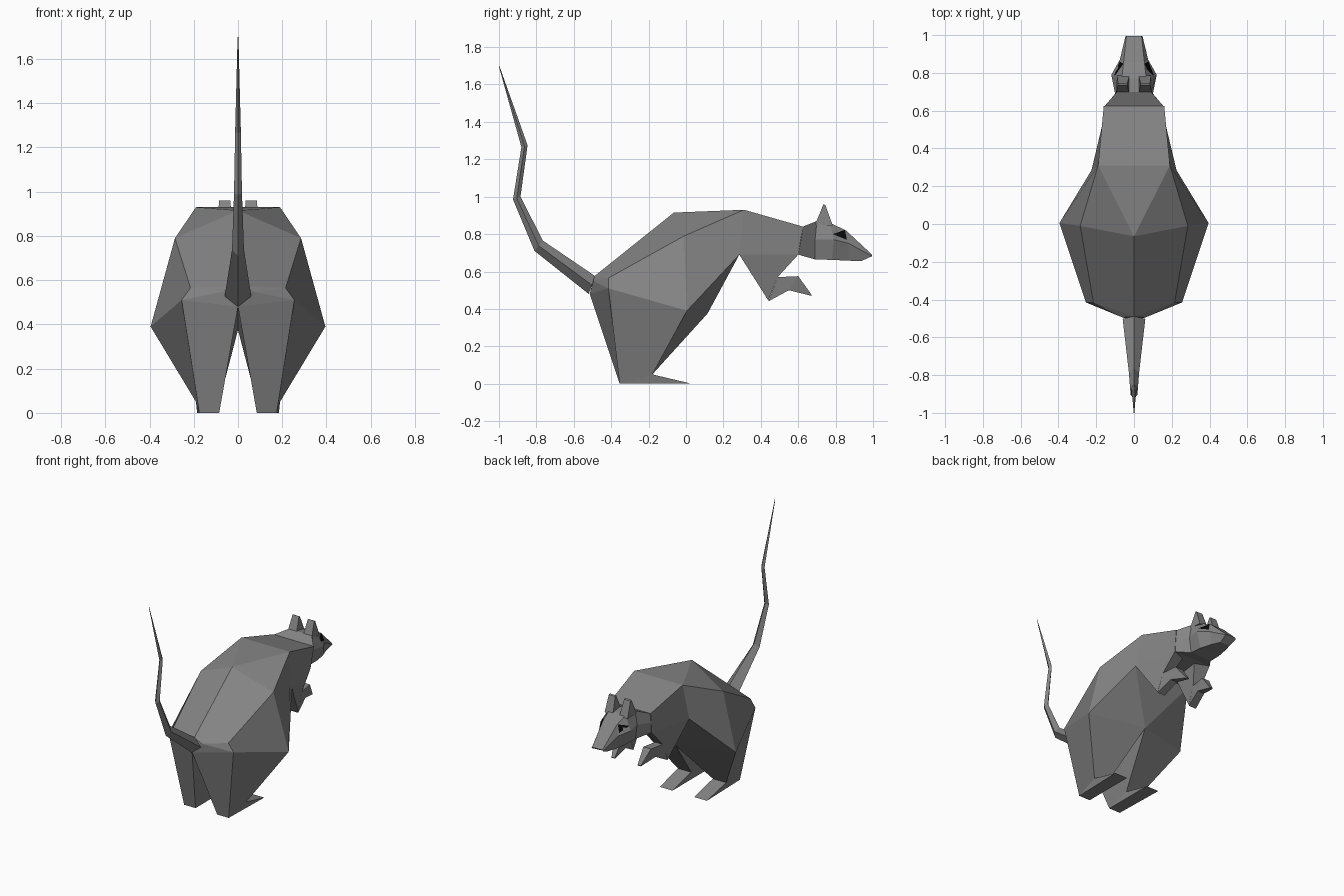
import bpy, bmesh

if "Cube" in bpy.data.objects:
    bpy.data.objects.remove(bpy.data.objects["Cube"])

FUR = bpy.data.materials.new("dark_grey")
FUR.diffuse_color = (.23, .23, .23, 1)
FUR.use_nodes = True
FUR.node_tree.nodes["Principled BSDF"].inputs["Base Color"].default_value = FUR.diffuse_color
BLACK = bpy.data.materials.new("black")
BLACK.diffuse_color = (.003, .003, .003, 1)
BLACK.use_nodes = True
BLACK.node_tree.nodes["Principled BSDF"].inputs["Base Color"].default_value = BLACK.diffuse_color


def make(name, points, faces, mirror=True, mat=FUR):
    """Flat-faced mesh, optionally mirrored across x = 0."""
    bm = bmesh.new()
    vs = [bm.verts.new(p) for p in points]
    for f in faces:
        bm.faces.new([vs[i] for i in f])
    bmesh.ops.recalc_face_normals(bm, faces=bm.faces)
    me = bpy.data.meshes.new(name)
    bm.to_mesh(me)
    bm.free()
    me.materials.append(mat)
    ob = bpy.data.objects.new(name, me)
    bpy.context.collection.objects.link(ob)
    if mirror:
        m = ob.modifiers.new("mirror", 'MIRROR')
        m.use_clip = True
        m.merge_threshold = 0.0005
    return ob


def loft(name, rings, mirror=False):
    """Closed tube through rings of equal point count."""
    n = len(rings[0])
    pts = [p for r in rings for p in r]
    faces = [tuple(range(n)), tuple(range(len(pts) - n, len(pts)))]
    for k in range(len(rings) - 1):
        for i in range(n):
            j = (i + 1) % n
            faces.append((k*n + i, k*n + j, k*n + n + j, k*n + n + i))
    return make(name, pts, faces, mirror)


# Body with haunches: named points of the right half
P = {
    'spine': (0, -.065, .915), 'rump': (0, -.49, .575), 'crotch': (0, -.515, .48),
    'belly': (0, .115, .375), 'chest': (0, .285, .69), 'withers': (0, .31, .93),
    'nape': (0, .625, .84), 'throat': (0, .60, .69),
    'shoulder': (.19, .31, .93), 'ridge': (.285, -.01, .79), 'hip': (.215, -.415, .565),
    'thigh': (.255, -.415, .51), 'tailside': (.06, -.495, .55), 'wide': (.395, .005, .39),
    'side': (.225, .285, .69), 'neck_top': (.16, .625, .84), 'neck_low': (.15, .60, .69),
    'shin_out': (.19, -.18, .05), 'shin_in': (.085, -.18, .05),
    'heel_out': (.175, -.355, 0), 'heel_in': (.085, -.355, 0),
}
F = ["withers shoulder spine", "spine shoulder ridge", "spine ridge hip rump",
     "rump hip tailside", "hip thigh tailside", "thigh crotch tailside",
     "rump tailside crotch", "ridge wide thigh hip", "shoulder side wide ridge",
     "withers nape neck_top shoulder", "shoulder neck_top neck_low side",
     "nape throat neck_low neck_top", "chest side neck_low throat",
     "chest belly side", "side belly wide", "wide belly shin_in shin_out",
     "thigh wide shin_out heel_out", "thigh heel_out heel_in crotch",
     "crotch heel_in shin_in belly", "heel_out shin_out shin_in heel_in"]
keys = list(P)
make("body", list(P.values()), [[keys.index(k) for k in f.split()] for f in F])

# Hind feet
make("hind_foot",
     [(.085, -.355, 0), (.175, -.355, 0), (.19, -.18, .05), (.085, -.18, .05),
      (.085, .03, 0), (.185, .03, 0)],
     [(0, 1, 5, 4), (0, 3, 2, 1), (3, 4, 5, 2), (0, 4, 3), (1, 2, 5)])

# Forelegs: upper arm tapering to the elbow, then paw
loft("foreleg", [
    [(.225, .285, .69), (.15, .60, .69), (.05, .56, .69), (.08, .33, .69)],
    [(.165, .44, .445), (.16, .49, .57), (.10, .49, .57), (.105, .44, .445)]], True)
loft("forepaw", [
    [(.165, .44, .44), (.16, .49, .57), (.10, .49, .57), (.105, .44, .44)],
    [(.145, .55, .50), (.145, .60, .575), (.085, .60, .575), (.09, .55, .50)],
    [(.115, .67, .47), (.115, .672, .475), (.09, .672, .475), (.09, .67, .47)]], True)


# Head: six-sided rings given as top, cheek and jaw (x, y, z)
def sym(*half):
    return list(half) + [(-x, y, z) for x, y, z in reversed(half)]


loft("head", [
    sym((.155, .625, .84), (.155, .615, .77), (.145, .60, .69)),
    sym((.09, .70, .87), (.10, .69, .77), (.085, .69, .665)),
    sym((.065, .77, .86), (.12, .79, .77), (.08, .78, .662)),
    sym((.055, .855, .82), (.075, .87, .75), (.06, .87, .658)),
    sym((.04, .995, .69), (.045, .995, .682), (.035, .935, .655))])

# Ears
loft("ear", [
    [(.025, .69, .85), (.095, .69, .85), (.09, .785, .845), (.025, .785, .845)],
    [(.035, .735, .96), (.085, .735, .96), (.085, .745, .955), (.035, .745, .955)]], True)

# Eyes
make("eye", [(.106, .785, .80), (.06, .85, .822), (.076, .86, .77), (.05, .82, .80)],
     [(0, 1, 2), (0, 3, 1), (1, 3, 2), (2, 3, 0)], True, BLACK)

# Tail: diamond sections as (half width, lower y, lower z, upper y, upper z)
path = [(.06, -.52, .48, -.485, .575), (.027, -.81, .71, -.765, .765),
        (.018, -.925, .985, -.885, 1.0), (.013, -.88, 1.265, -.847, 1.275),
        (.002, -1.0, 1.695, -.998, 1.70)]
loft("tail", [[(0, y0, z0), (w, (y0 + y1)/2, (z0 + z1)/2), (0, y1, z1),
               (-w, (y0 + y1)/2, (z0 + z1)/2)] for w, y0, z0, y1, z1 in path])
